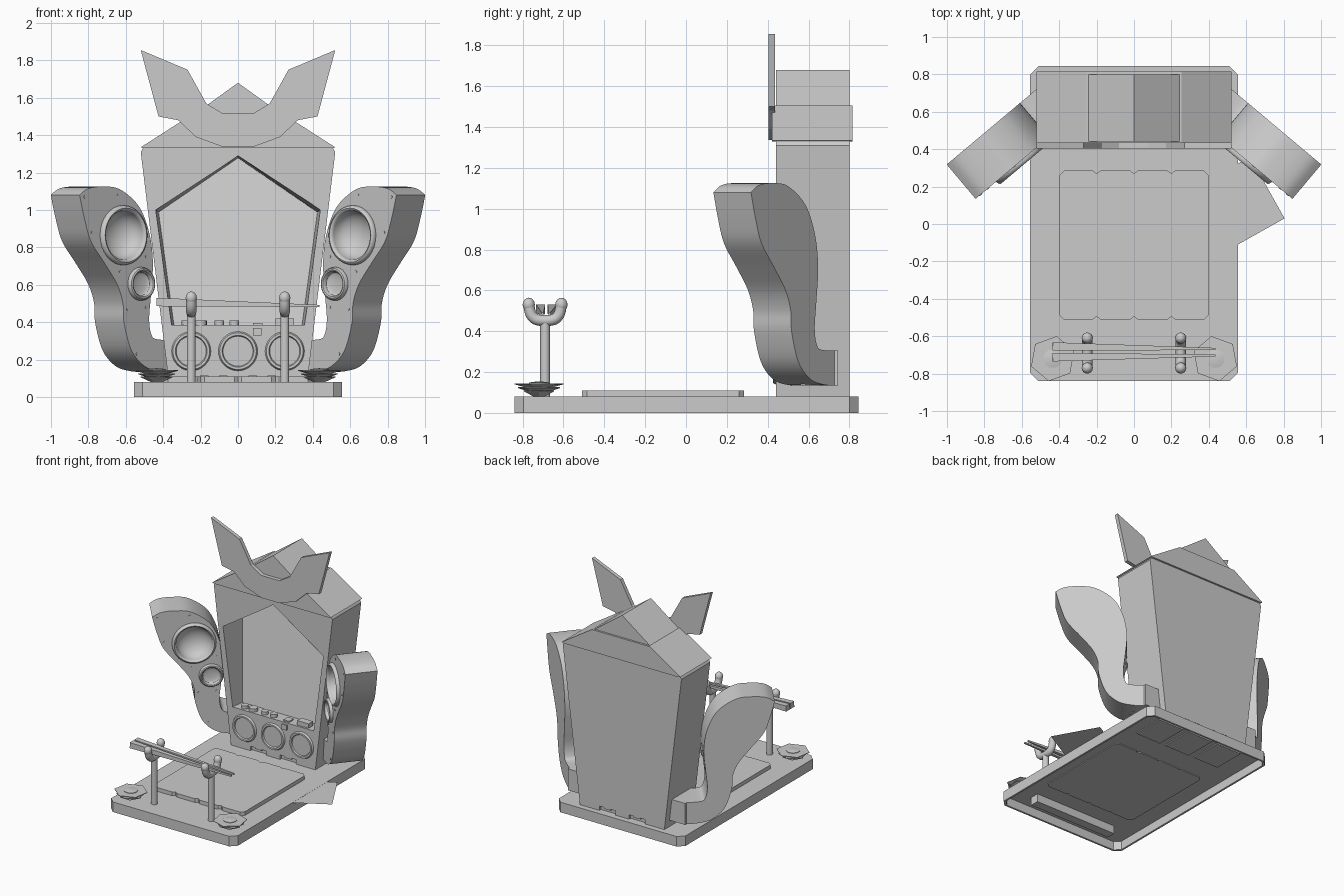
import bpy, bmesh, math
from mathutils import Matrix, Vector

if "Cube" in bpy.data.objects:
    bpy.data.objects.remove(bpy.data.objects["Cube"])

grey = bpy.data.materials.new("light_grey")
grey.diffuse_color = (0.6, 0.6, 0.6, 1)
grey.use_nodes = True
grey.node_tree.nodes["Principled BSDF"].inputs["Base Color"].default_value = grey.diffuse_color


def add(name, bm, m=None, smooth=False, mirror=False):
    bmesh.ops.remove_doubles(bm, verts=bm.verts, dist=1e-5)
    bmesh.ops.recalc_face_normals(bm, faces=bm.faces)
    me = bpy.data.meshes.new(name)
    bm.to_mesh(me)
    bm.free()
    if m:
        me.transform(m)
    me.materials.append(grey)
    ob = bpy.data.objects.new(name, me)
    bpy.context.collection.objects.link(ob)
    if smooth:
        shade(ob)
    if mirror:
        ob.modifiers.new("mirror", 'MIRROR').use_mirror_merge = False
    return ob


def shade(ob):
    bpy.ops.object.select_all(action='DESELECT')
    ob.select_set(True)
    bpy.context.view_layer.objects.active = ob
    bpy.ops.object.shade_smooth_by_angle(angle=math.radians(35))


def loft(name, ring_a, ring_b, **kw):
    """Closed solid between two matching outlines."""
    bm = bmesh.new()
    a, b = [[bm.verts.new(p) for p in r] for r in (ring_a, ring_b)]
    n = len(a)
    bm.faces.new(a)
    bm.faces.new(b[::-1])
    for i in range(n):
        j = (i + 1) % n
        bm.faces.new((a[i], b[i], b[j], a[j]))
    return add(name, bm, **kw)


def prism_y(name, pts, y0, y1, **kw):
    return loft(name, [(x, y0, z) for x, z in pts], [(x, y1, z) for x, z in pts], **kw)


def prism_z(name, pts, z0, z1, **kw):
    return loft(name, [(x, y, z0) for x, y in pts], [(x, y, z1) for x, y in pts], **kw)


def box(name, x0, x1, y0, y1, z0, z1, **kw):
    return prism_z(name, [(x0, y0), (x1, y0), (x1, y1), (x0, y1)], z0, z1, **kw)


def chamfered(x, y0, y1, c):
    return [(-x + c, y0), (x - c, y0), (x, y0 + c), (x, y1 - c),
            (x - c, y1), (-x + c, y1), (-x, y1 - c), (-x, y0 + c)]


def lathe(name, prof, p, direction, n=32, phase=0, m=None, **kw):
    """Profile of (radius, height) turned about an axis through p."""
    bm = bmesh.new()
    rings = [[bm.verts.new((r * math.cos(phase + i * math.tau / n),
                            r * math.sin(phase + i * math.tau / n), h))
              for i in range(n)] for r, h in prof]
    for a, b in zip(rings, rings[1:]):
        for i in range(n):
            j = (i + 1) % n
            bm.faces.new((a[i], a[j], b[j], b[i]))
    t = Matrix.Translation(p) @ Vector(direction).to_track_quat('Z', 'Y').to_matrix().to_4x4()
    return add(name, bm, m=(m @ t if m else t), **kw)


def rod(name, p, q, r1, r2, **kw):
    d = Vector(q) - Vector(p)
    return lathe(name, [(0, 0), (r1, 0), (r2, d.length), (0, d.length)], p, d, **kw)


def cut(ob, *cutters):
    for c in cutters:
        md = ob.modifiers.new("cut", 'BOOLEAN')
        md.operation, md.object, md.solver = 'DIFFERENCE', c, 'EXACT'
    bpy.context.view_layer.update()
    ev = ob.evaluated_get(bpy.context.evaluated_depsgraph_get())
    me = bpy.data.meshes.new_from_object(ev)
    ob.modifiers.clear()
    ob.data = me
    for c in cutters:
        bpy.data.objects.remove(c)


def spline(pts, steps=5):
    """Smooth curve through the points."""
    out = []
    v = [Vector(p) for p in [pts[0], *pts, pts[-1]]]
    for a, b, c, d in zip(v, v[1:], v[2:], v[3:]):
        for k in range(steps):
            t = k / steps
            out.append(0.5 * (2 * b + (c - a) * t + (2 * a - 5 * b + 4 * c - d) * t * t
                              + (3 * b - a - 3 * c + d) * t ** 3))
    return out + [v[-1]]


# Base: hollow tray, top panel and underside plates
base = prism_z("base", chamfered(0.555, -0.84, 0.845, 0.045), 0, 0.08)
cut(base, prism_z("tray_cutter", chamfered(0.54, -0.825, 0.83, 0.04), -0.1, 0.068))
panel = prism_z("top_panel", chamfered(0.4, -0.51, 0.285, 0.025), 0.062, 0.11)
cut(panel, *[prism_z("notch_cutter", [(x - 0.02, y), (x, y - 0.015), (x + 0.02, y), (x, y + 0.015)],
                     0.05, 0.2) for x in (-0.2, 0, 0.2) for y in (-0.51, 0.285)])
for x in (-0.27, 0, 0.27):
    box("under_cover", x - 0.11, x + 0.11, 0.48, 0.74, 0.06, 0.07)
box("under_bar", -0.36, 0.36, -0.72, -0.65, 0.005, 0.07)
# Paper-thin side wing on the right
bm = bmesh.new()
bm.faces.new([bm.verts.new((x, y, 0.079)) for x, y in
              ((0.55, -0.113), (0.805, 0.03), (0.62, 0.36), (0.55, 0.32))])
add("side_wing", bm)

# Cabinet with a tilted screen pocket and bottom notches
cabinet = prism_y("cabinet", [(-0.37, 0.08), (0.37, 0.08), (0.52, 1.31), (0.505, 1.335),
                              (-0.505, 1.335), (-0.52, 1.31)], 0.44, 0.8)
screen = [(-0.355, 0.385), (0.355, 0.385), (0.44, 1.0), (0, 1.29), (-0.44, 1.0)]
inner = [(x * 0.965, 0.545 + 0.19 * (z - 0.385), z - 0.012 * (z > 0.5)) for x, z in screen]
front = [(x, 0.44, z) for x, z in screen]
outer = [tuple(Vector(f) + (Vector(f) - Vector(i)) * 0.2) for f, i in zip(front, inner)]
cut(cabinet, loft("screen_cutter", outer, inner),
    *[box("slot_cutter", x - 0.07, x + 0.07, y, y + 0.04, 0.07, 0.115)
      for x in (-0.13, 0.13) for y in (0.42, 0.78)])
box("notch_tab", 0.1, 0.16, 0.44, 0.8, 0.105, 0.14, mirror=True)

# Three dials and a row of buttons
for x in (-0.25, 0, 0.25):
    lathe("dial", [(0, 0.004), (0.08, 0.004), (0.085, 0.014), (0.098, 0.014), (0.105, 0), (0, -0.01)],
          (x, 0.44, 0.245), (0, -1, 0), smooth=True)
for x, r in ((-0.275, 0.026), (-0.2, 0.033), (-0.1, 0.026), (-0.02, 0.026)):
    rod("knob", (x, 0.48, 0.38), (x, 0.48, 0.41), r, r, n=16, smooth=True)
box("button", 0.08, 0.13, 0.455, 0.51, 0.38, 0.395)
box("button", 0.2, 0.3, 0.455, 0.51, 0.38, 0.42)
box("switch", 0.08, 0.125, 0.43, 0.445, 0.33, 0.37)

# Roof: wide lower tier and a narrower gable on top
prism_y("roof_lower", [(-0.505, 1.33), (0.505, 1.33), (0.52, 1.335), (0.255, 1.505),
                       (-0.255, 1.505), (-0.52, 1.335)], 0.42, 0.815)
prism_y("roof_gable", [(-0.25, 1.5), (0.25, 1.5), (0, 1.68)], 0.44, 0.8)

# Horned crest
half = [(0.08, 1.515), (0.17, 1.57), (0.27, 1.75), (0.52, 1.855), (0.425, 1.5),
        (0.32, 1.48), (0.225, 1.39), (0.08, 1.337)]
prism_y("crest", half + [(-x, z) for x, z in half[::-1]], 0.405, 0.435)

# Wavy speakers, turned toward the middle
turn = Matrix.Translation((0, 0.845, 0)) @ Matrix.Rotation(math.radians(-40), 4, 'Z')
C = math.cos(math.radians(40))
outside = [(0.36, 0.135), (0.42, 0.138), (0.5, 0.165), (0.57, 0.25), (0.61, 0.4), (0.615, 0.5),
           (0.645, 0.6), (0.71, 0.71), (0.785, 0.83), (0.82, 0.95), (0.847, 1.08)]
inside = [(0.847, 1.08), (0.8, 1.115), (0.72, 1.125), (0.63, 1.11), (0.53, 1.02), (0.475, 0.88),
          (0.455, 0.72), (0.465, 0.55), (0.475, 0.42), (0.465, 0.34), (0.44, 0.31), (0.36, 0.305)]
outline = [(x / C, z) for x, z in spline(outside) + spline(inside)[1:]]
speaker = prism_y("speaker", outline, 0, 0.24)
drivers = [(0.615, 0.865, 0.16, 0.13, 0.09), (0.52, 0.605, 0.09, 0.062, 0.012)]
cut(speaker, *[lathe("dish_cutter", [(0, -0.05), (r, -0.05)] +
                     [(r * math.cos(a), d * math.sin(a)) for a in (0, 0.26, 0.52, 0.78, 1.05, 1.3, math.pi / 2)],
                     (x / C, 0, z), (0, 1, 0)) for x, z, R, r, d in drivers])
speaker.data.transform(turn)
shade(speaker)
speaker.modifiers.new("mirror", 'MIRROR').use_mirror_merge = False
for x, z, R, r, d in drivers:
    mid, w = (R + r) / 2, (R - r) / 2
    lathe("speaker_ring", [(mid + w * math.cos(a), 0.025 * math.sin(a))
                           for a in [i * math.tau / 12 for i in range(13)]],
          (x / C, 0, z), (0, -1, 0), m=turn, smooth=True, mirror=True)
# Small screws around the speaker fronts
for x, z in ((0.82, 1.07), (0.64, 1.08), (0.78, 0.88), (0.49, 0.75), (0.63, 0.67),
             (0.49, 0.48), (0.59, 0.47), (0.54, 0.23)):
    rod("screw", (x / C, 0.005, z), (x / C, -0.003, z), 0.008, 0.008, n=8, m=turn, mirror=True)
# Speaker feet meeting the cabinet sides
box("speaker_foot", 0.36, 0.515, 0.56, 0.745, 0.135, 0.305, mirror=True)

# Forked stands
rod("stand_post", (0.25, -0.69, 0.06), (0.25, -0.69, 0.44), 0.024, 0.024, n=16, smooth=True, mirror=True)
fork = [Vector((0.25, -0.69 + y, z)) for y, z in
        spline([(-0.08, 0.53), (-0.07, 0.485), (-0.045, 0.458), (0, 0.452),
                (0.045, 0.458), (0.07, 0.485), (0.08, 0.53)], 3)]
bm = bmesh.new()
rings = []
for i, p in enumerate(fork):
    t = (fork[min(i + 1, len(fork) - 1)] - fork[max(i - 1, 0)]).normalized()
    side = t.cross(Vector((1, 0, 0)))
    rings.append([bm.verts.new(p + 0.027 * (Vector((1, 0, 0)) * math.cos(k * math.tau / 12)
                                            + side * math.sin(k * math.tau / 12))) for k in range(12)])
for a, b in zip(rings, rings[1:]):
    for k in range(12):
        bm.faces.new((a[k], a[k - 1], b[k - 1], b[k]))
bm.faces.new(rings[0])
bm.faces.new(rings[-1])
add("stand_fork", bm, smooth=True, mirror=True)
ball = [(0.03 * math.sin(a), -0.034 * math.cos(a)) for a in [i * math.pi / 8 for i in range(9)]]
for y in (-0.77, -0.61):
    lathe("fork_tip", ball, (0.25, y, 0.53), (0, 0, 1), n=16, smooth=True, mirror=True)

# Pair of tapered square sticks
for y0, y1 in ((-0.655, -0.668), (-0.712, -0.703)):
    rod("stick", (-0.435, y0, 0.508), (0.435, y1, 0.487), 0.032, 0.008, n=4, phase=math.pi / 4)

# Stacked six-sided cups at the front corners
for i, (r, z) in enumerate(((0.085, 0.105), (0.105, 0.122), (0.122, 0.14))):
    lathe("cup_layer", [(0, z - 0.025), (0.03, z - 0.025), (r, z), (r, z + 0.004), (0, z + 0.004)],
          (0.435, -0.72, 0), (0, 0, 1), n=6, phase=i * 0.35, mirror=True)
lathe("cup_cap", [(0, 0.14), (0.05, 0.14), (0.05, 0.148), (0.03, 0.152), (0, 0.154)],
      (0.435, -0.72, 0), (0, 0, 1), n=16, smooth=True, mirror=True)
